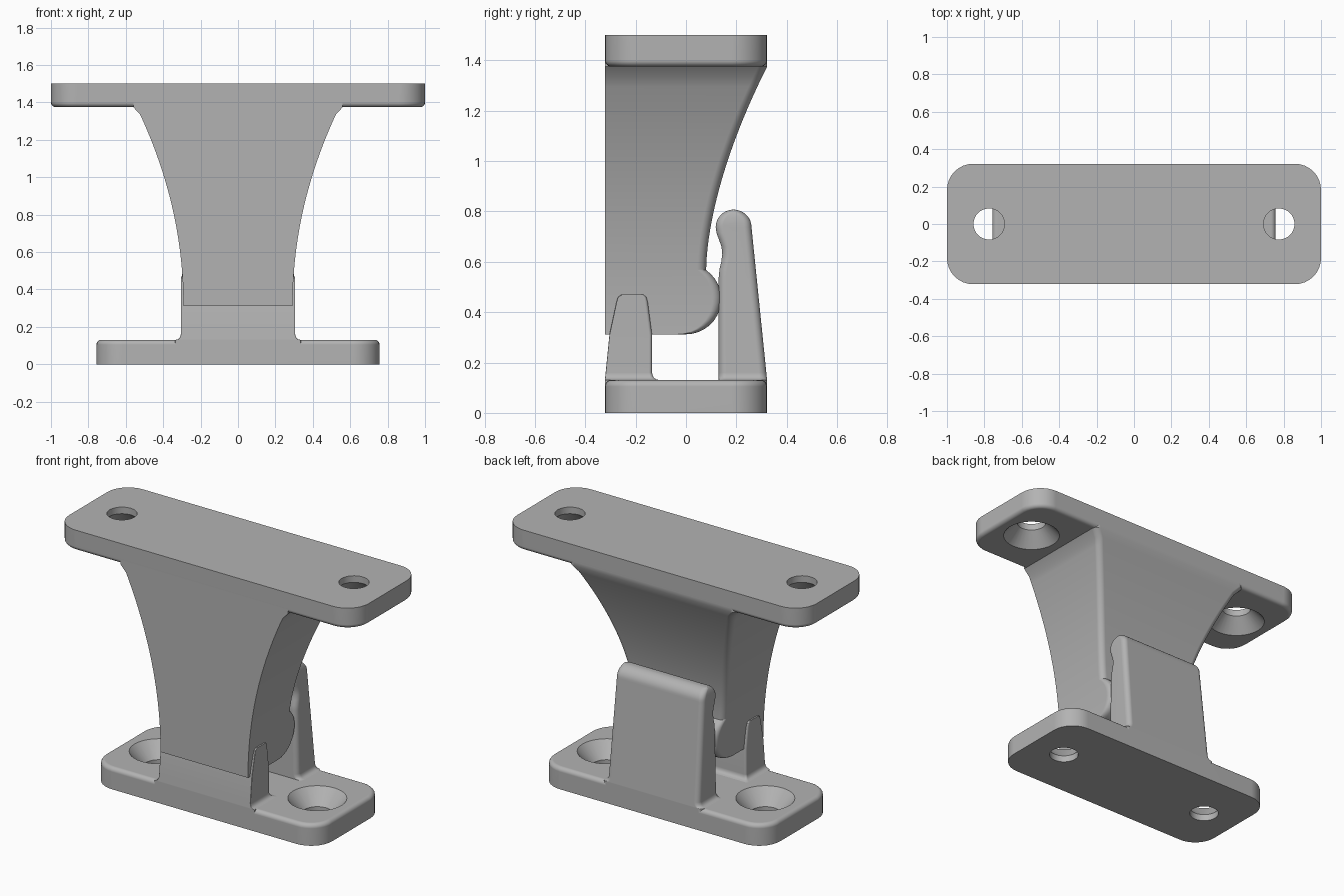
import bpy, bmesh
from math import sin, cos, pi, radians

cube = bpy.data.objects.get("Cube")
if cube:
    bpy.data.objects.remove(cube, do_unlink=True)

grey = bpy.data.materials.new("plain_grey")
grey.use_nodes = True
GREY = (0.45, 0.45, 0.45, 1)
grey.diffuse_color = GREY
grey.node_tree.nodes["Principled BSDF"].inputs["Base Color"].default_value = GREY


def ring(z, y0, y1, w, rf, rb, x=0, n=8):
    """Rounded rectangle at height z; rf and rb are front and back corner radii."""
    pts = []
    corners = [(1, 1, rb), (-1, 1, rb), (-1, -1, rf), (1, -1, rf)]
    for k, (sx, sy, r) in enumerate(corners):
        r = min(r, (y1 - y0) / 2, w)
        cx = x + sx * (w - r)
        cy = y1 - r if sy > 0 else y0 + r
        for i in range(n + 1):
            a = (k + i / n) * pi / 2
            pts.append((cx + r * cos(a), cy + r * sin(a), z))
    return pts


def loft(name, rings):
    """Skin a stack of rings, bottom to top, and cap both ends."""
    bm = bmesh.new()
    rows = [[bm.verts.new(p) for p in r] for r in rings]
    m = len(rows[0])
    for a, b in zip(rows, rows[1:]):
        for i in range(m):
            j = (i + 1) % m
            bm.faces.new((a[i], a[j], b[j], b[i]))
    bm.faces.new(rows[0][::-1])
    bm.faces.new(rows[-1])
    bmesh.ops.remove_doubles(bm, verts=bm.verts[:], dist=1e-5)
    bmesh.ops.recalc_face_normals(bm, faces=bm.faces[:])
    mesh = bpy.data.meshes.new(name)
    bm.to_mesh(mesh)
    bm.free()
    mesh.materials.append(grey)
    ob = bpy.data.objects.new(name, mesh)
    bpy.context.collection.objects.link(ob)
    return ob


def activate(ob):
    bpy.ops.object.select_all(action="DESELECT")
    ob.select_set(True)
    bpy.context.view_layer.objects.active = ob


def finish(ob):
    activate(ob)
    bpy.ops.object.shade_smooth_by_angle(angle=radians(30))
    mod = ob.modifiers.new("even_shading", "WEIGHTED_NORMAL")
    mod.keep_sharp = True


def plate(name, half, z_flat, z_round, hole_x):
    """Mounting plate with one softened face and two countersunk holes."""
    up = 1 if z_round > z_flat else -1
    soft = 0.025
    steps = [(z_flat, 0)]
    for i in range(6):
        a = i / 5 * pi / 2
        steps.append((z_round - up * soft * (1 - sin(a)), soft * (1 - cos(a))))
    if up < 0:
        steps.reverse()
    ob = loft(name, [ring(z, -0.322 + d, 0.322 - d, half - d, 0.14 - d, 0.14 - d)
                     for z, d in steps])
    for side in (-1, 1):
        profile = [(z_flat - up * 0.05, 0.083), (z_flat + up * 0.04, 0.083),
                   (z_round, 0.162), (z_round + up * 0.05, 0.162)]
        if up < 0:
            profile.reverse()
        cutter = loft("hole_cutter", [ring(z, -r, r, r, r, r, side * hole_x)
                                      for z, r in profile])
        cutter.hide_render = True
        mod = ob.modifiers.new("hole", "BOOLEAN")
        mod.operation = "DIFFERENCE"
        mod.solver = "EXACT"
        mod.object = cutter
        activate(ob)
        bpy.ops.object.modifier_apply(modifier=mod.name)
        bpy.data.objects.remove(cutter, do_unlink=True)
    finish(ob)


plate("top_plate", 1.0, 1.5, 1.375, 0.775)
plate("base_plate", 0.757, 0.0, 0.13, 0.53)

# Flared arm: round heel at the lower back, then a sweep out to the top plate
outline = []
for i in range(15):
    a = radians(-90 + 145 * i / 14)
    outline.append((0.452 + 0.14 * sin(a), 0.14 * cos(a)))
for i in range(21):
    s = i / 20
    outline.append((0.57 + 0.805 * s, 0.08 + 0.242 * s ** 1.67))
rows = []
for z, back in outline:
    w = 0.292 + 0.25 * ((z - 0.31) / 1.065) ** 2.05
    rows.append(ring(z, -0.322, back, w, 0, 0.035))
rows[-1] = ring(1.375, -0.322, 0.322, 0.56, 0, 0.035)
rows.append(ring(1.4, -0.322, 0.322, 0.56, 0, 0.035))
finish(loft("flared_arm", rows))


def foot(z):
    """Fillet spread where a clip meets the base plate."""
    t = min(max((z - 0.13) / 0.03, 0), 1)
    return 0.03 * (1 - (1 - (1 - t) ** 2) ** 0.5)


foot_z = [0.1, 0.13, 0.133, 0.138, 0.146, 0.16]

# Front hook: short tapered tongue reaching up into the arm
rows = []
for z in foot_z + [0.31]:
    rows.append(ring(z, -0.322 + 0.1 * max(z - 0.13, 0), -0.135 + foot(z),
                     0.306 + foot(z), 0.004, 0.012))
for z, y0, y1 in [(0.44, -0.276, -0.152), (0.46, -0.27, -0.157), (0.47, -0.255, -0.17)]:
    rows.append(ring(z, y0, y1, 0.306, 0.004, 0.012))
finish(loft("front_hook", rows))

# Back latch: tall spring clip with a notch and a round head
rows = []
inner = [(z, 0.13) for z in foot_z]
inner += [(0.54, 0.13), (0.57, 0.133), (0.6, 0.14), (0.63, 0.144), (0.66, 0.141),
          (0.69, 0.13), (0.715, 0.121), (0.738, 0.118)]
for z, y0 in inner:
    rise = max(z - 0.13, 0)
    rows.append(ring(z, y0, 0.322 - 0.102 * rise, 0.306 - 0.02 * rise + foot(z),
                     0.03, 0.03))
for i in range(1, 9):
    a = radians(10.5 * i)
    half = 0.071 * cos(a)
    rows.append(ring(0.738 + 0.069 * sin(a), 0.189 - half, 0.189 + half,
                     0.294 - 0.02 * (1 - cos(a)), 0.03, 0.03))
finish(loft("back_latch", rows))
